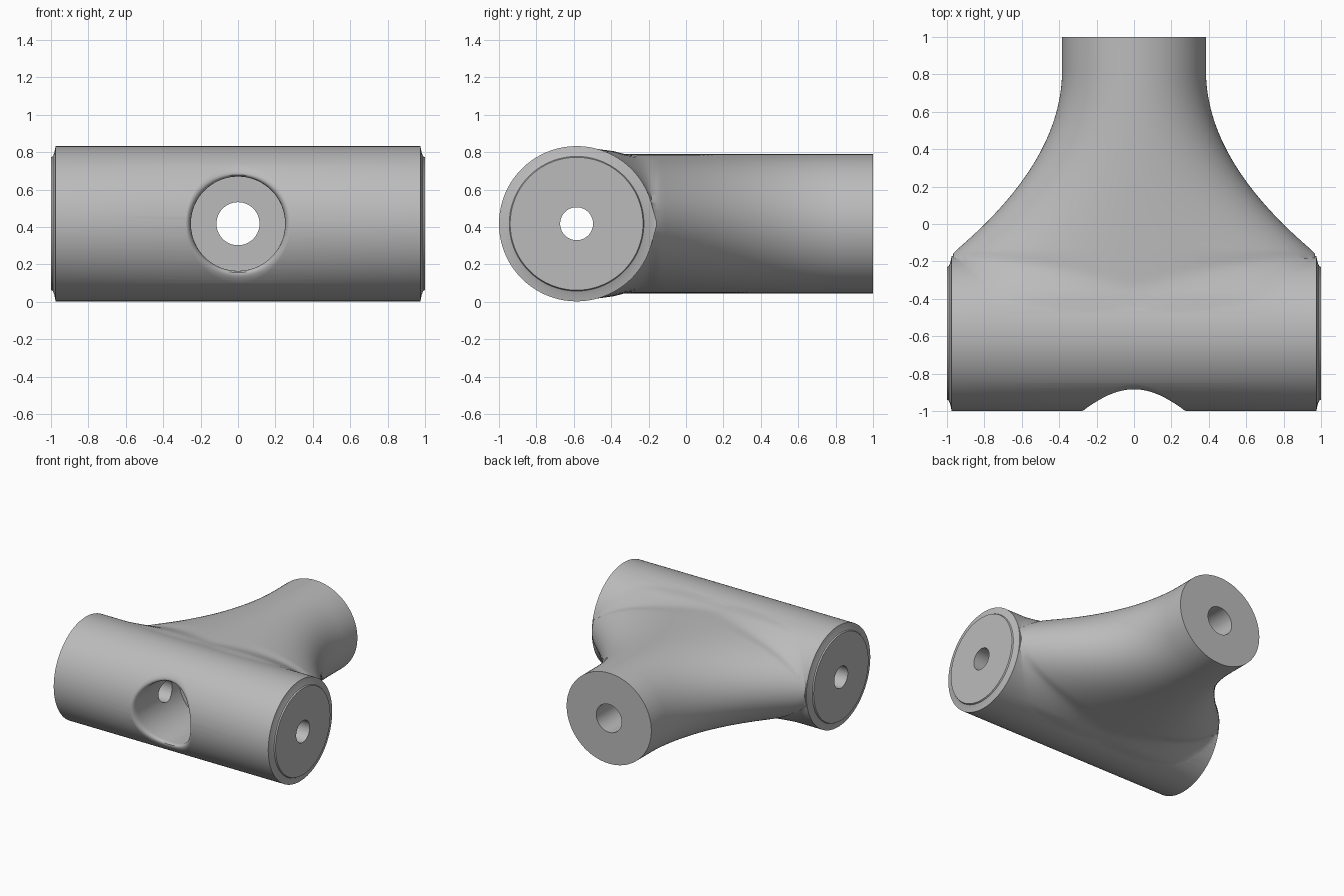
import bpy, bmesh, math

cube = bpy.data.objects.get("Cube")
if cube:
    bpy.data.objects.remove(cube, do_unlink=True)

AXIS_Y, AXIS_Z = -0.585, 0.418   # centre line of the cross tube
RADIUS = 0.415
SIDES = 96

grey = bpy.data.materials.new("machined grey")
grey.use_nodes = True
grey.diffuse_color = (0.5, 0.5, 0.5, 1)
grey.node_tree.nodes["Principled BSDF"].inputs["Base Color"].default_value = (0.5, 0.5, 0.5, 1)


def skin(name, rings):
    """Closed solid through equal-sized rings of points."""
    bm = bmesh.new()
    loops = [[bm.verts.new(p) for p in ring] for ring in rings]
    n = len(loops[0])
    for a, b in zip(loops, loops[1:]):
        for i in range(n):
            j = (i + 1) % n
            bm.faces.new((a[i], a[j], b[j], b[i]))
    bm.faces.new(loops[0])
    bm.faces.new(loops[-1])
    bmesh.ops.recalc_face_normals(bm, faces=bm.faces)
    mesh = bpy.data.meshes.new(name)
    bm.to_mesh(mesh)
    bm.free()
    mesh.materials.append(grey)
    obj = bpy.data.objects.new(name, mesh)
    bpy.context.collection.objects.link(obj)
    return obj


def angles(n=SIDES):
    return [2 * math.pi * (i + 0.5) / n for i in range(n)]


def x_ring(x, r):
    return [(x, AXIS_Y + r * math.cos(t), AXIS_Z + r * math.sin(t)) for t in angles()]


def y_ring(y, r):
    return [(r * math.cos(t), y, AXIS_Z + r * math.sin(t)) for t in angles()]


def combine(target, tool, operation):
    mod = target.modifiers.new(operation.lower(), 'BOOLEAN')
    mod.operation = operation
    mod.solver = 'EXACT'
    mod.object = tool
    bpy.context.view_layer.objects.active = target
    bpy.ops.object.modifier_apply(modifier=mod.name)
    bpy.data.objects.remove(tool, do_unlink=True)


# Cross tube with a small concave relief at each end
lip = [(1.0, 0.355), (0.99, 0.36), (0.982, 0.38), (0.975, 0.415)]
profile = [(-x, r) for x, r in lip] + lip[::-1]
body = skin("pipe_tee", [x_ring(x, r) for x, r in profile])


# Rear branch: elliptical sections that flare and melt into the cross tube
def branch_ring(y):
    u = max(0.0, (0.82 - y) / 0.98)
    width = min(0.385 + 0.59 * u * u, 0.968)
    tube = math.sqrt(max(0.0, RADIUS ** 2 - (y - AXIS_Y) ** 2))
    tube = max(0.0, tube - 0.002)
    fade = min(1.0, max(0.0, (y - AXIS_Y) / 0.2))
    ring = []
    for t in angles():
        x, s = width * math.cos(t), abs(math.sin(t))
        oval = 0.372 * s
        k = (0.05 + 0.25 * abs(x)) * s * fade + 1e-5
        h = max(oval, tube) + max(0.0, k - abs(oval - tube)) ** 2 / (4 * k)
        ring.append((x, y, AXIS_Z + math.copysign(h, math.sin(t))))
    return ring


rows = 56
flare = [AXIS_Y + (0.82 - AXIS_Y) * i / rows for i in range(rows + 1)]
branch = skin("rear_branch", [branch_ring(y) for y in flare + [1.0]])
combine(body, branch, 'UNION')


# Front counterbore with a rounded rim that follows the tube surface
def surface_y(z):
    return AXIS_Y - math.sqrt(RADIUS ** 2 - z * z)


def rim_ring(f):
    ring = []
    for t in angles():
        c, s = math.cos(t), math.sin(t)
        outer = (0.285 * c, surface_y(0.32 * s) - 0.001, 0.32 * s)
        corner = (0.252 * c, surface_y(0.252 * s), 0.252 * s)
        inner = (corner[0], corner[1] + 0.06, corner[2])
        p = [(1 - f) ** 2 * a + 2 * f * (1 - f) * b + f * f * d
             for a, b, d in zip(outer, corner, inner)]
        ring.append((p[0], p[1], p[2] + AXIS_Z))
    return ring


mouth = [(x, -1.2, z) for x, y, z in rim_ring(0)]
bore = skin("front_bore", [mouth] + [rim_ring(i / 8) for i in range(9)] + [y_ring(-0.4, 0.252)])
combine(body, bore, 'DIFFERENCE')

# Through holes along both axes
combine(body, skin("branch_hole", [y_ring(-0.7, 0.115), y_ring(1.2, 0.115)]), 'DIFFERENCE')
combine(body, skin("cross_hole", [x_ring(-1.2, 0.088), x_ring(1.2, 0.088)]), 'DIFFERENCE')

# Smooth shading with crisp machined edges
bpy.ops.object.select_all(action='DESELECT')
body.select_set(True)
bpy.context.view_layer.objects.active = body
bpy.ops.object.shade_smooth_by_angle(angle=math.radians(32))
